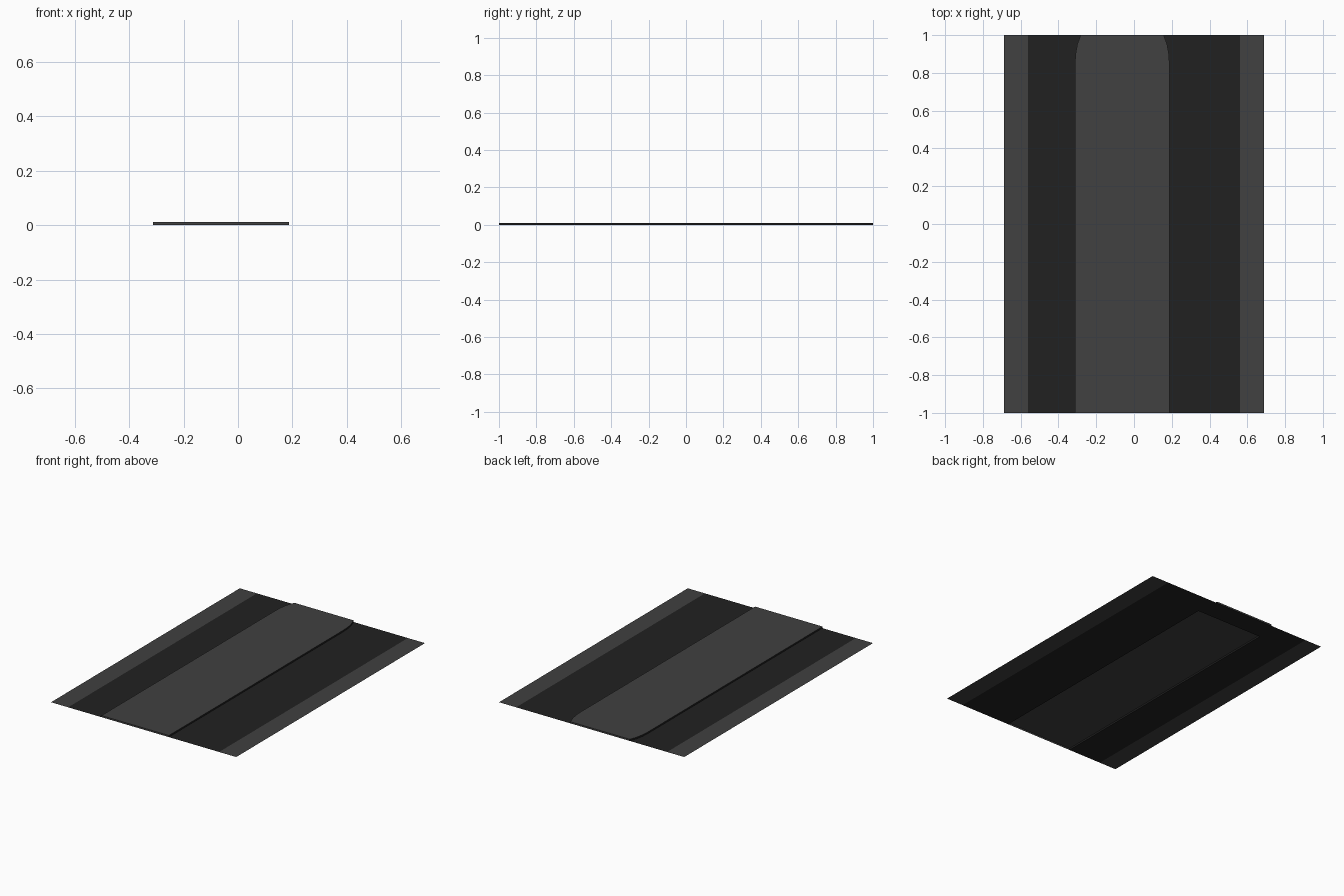
import bpy
import bmesh

if "Cube" in bpy.data.objects:
    bpy.data.objects.remove(bpy.data.objects["Cube"])


def material(name, v):
    m = bpy.data.materials.new(name)
    m.diffuse_color = (v, v, v, 1)
    m.use_nodes = True
    m.node_tree.nodes["Principled BSDF"].inputs["Base Color"].default_value = m.diffuse_color
    return m


GREY = material("mid grey", 0.052)
DARK = material("near black", 0.0155)

W, INNER, L, R, H = 0.687, 0.56, -0.3125, 0.1875, 0.011
TAPER = [(0.0, 0.85), (0.003, 0.9), (0.012, 0.95), (0.03, 1.0)]


def make(name, bm, mats):
    me = bpy.data.meshes.new(name)
    bmesh.ops.remove_doubles(bm, verts=bm.verts, dist=1e-5)
    bm.to_mesh(me)
    bm.free()
    for m in mats:
        me.materials.append(m)
    ob = bpy.data.objects.new(name, me)
    bpy.context.collection.objects.link(ob)


def sheet(name, rects, mat):
    """Flat sheet on the ground made of rectangles (x0, x1, y0, y1)."""
    bm = bmesh.new()
    for x0, x1, y0, y1 in rects:
        bm.faces.new([bm.verts.new((x, y, 0)) for x, y in
                      ((x0, y0), (x1, y0), (x1, y1), (x0, y1))])
    make(name, bm, [mat])


# Outer border strips
for side, x0, x1 in (("left", -W, -INNER), ("right", INNER, W)):
    sheet(side + "_border", [(x0, x1, -1, 1)], GREY)

# Dark surface, open under the raised strip except at the back end
sheet("dark_surface", [(-INNER, L, -1, 1), (R, INNER, -1, 1),
                       (L, R, 0.85, 1)], DARK)

# Raised centre strip: grey top and ends, dark side walls, open below
bm = bmesh.new()
outline = [(L, -1), (R, -1)]
outline += [(R - d, y) for d, y in TAPER]
outline += [(L + d, y) for d, y in reversed(TAPER)]
low = [bm.verts.new((x, y, 0)) for x, y in outline]
top = [bm.verts.new((x, y, H)) for x, y in outline]
bm.faces.new(top)
n = len(outline)
for i in range(n):
    j = (i + 1) % n
    f = bm.faces.new((low[i], low[j], top[j], top[i]))
    is_end = abs(outline[i][1] - outline[j][1]) < 1e-6
    f.material_index = 0 if is_end else 1
make("raised_centre_strip", bm, [GREY, DARK])
